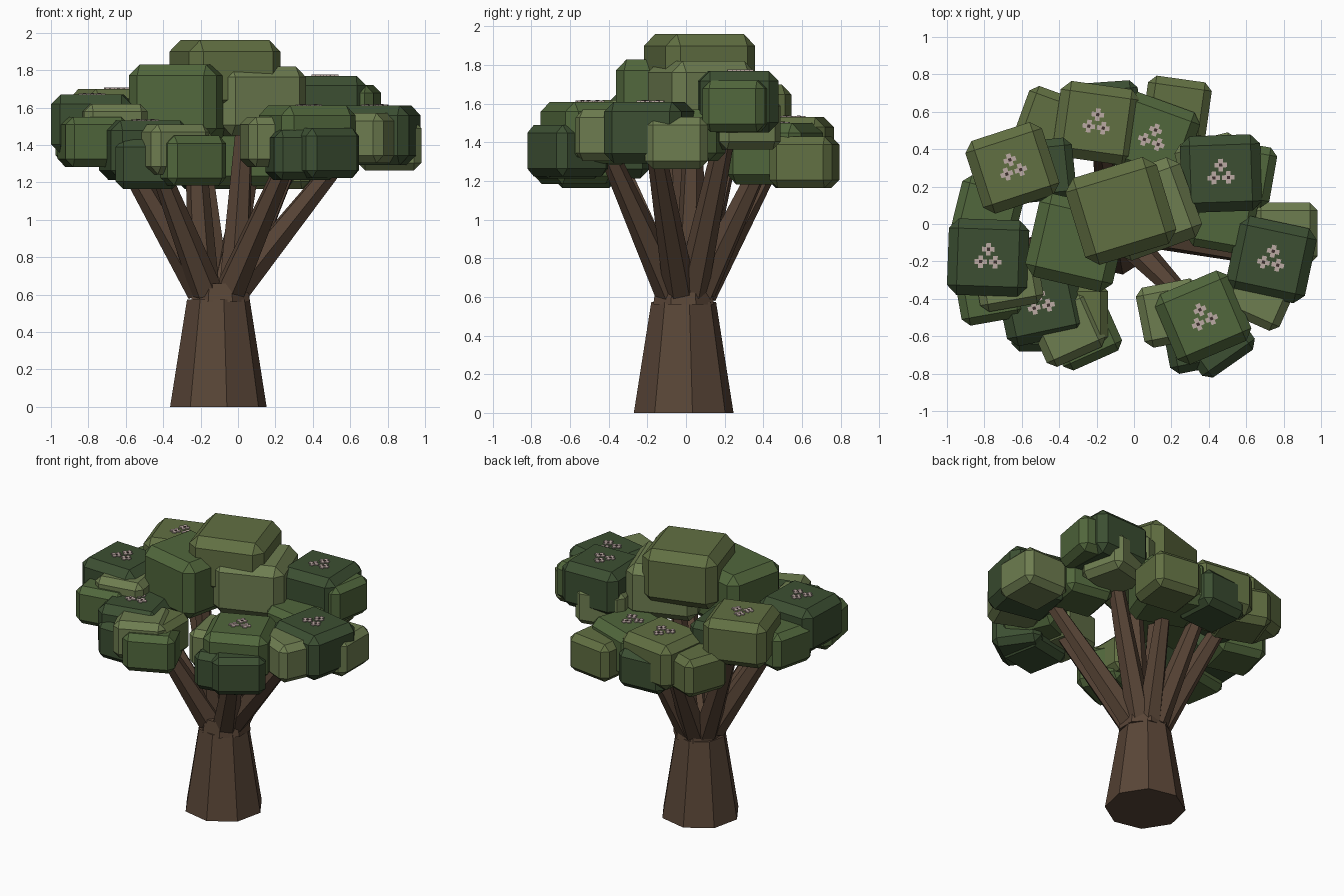
import bpy, bmesh, math
from mathutils import Vector, Matrix

if "Cube" in bpy.data.objects:
    bpy.data.objects.remove(bpy.data.objects["Cube"])


def material(name, rgb):
    m = bpy.data.materials.new(name)
    m.diffuse_color = (*rgb, 1)
    m.use_nodes = True
    m.node_tree.nodes["Principled BSDF"].inputs["Base Color"].default_value = m.diffuse_color
    return m


BARK = material("bark", (0.10, 0.06, 0.038))
PETAL = material("petal", (0.50, 0.40, 0.37))
HEART = material("flower_heart", (0.05, 0.03, 0.03))
LEAF = {
    "d": material("leaf_dark", (0.045, 0.078, 0.032)),
    "m": material("leaf_mid", (0.082, 0.135, 0.045)),
    "o": material("leaf_olive", (0.12, 0.16, 0.055)),
    "l": material("leaf_light", (0.155, 0.205, 0.08)),
}


def place(x, y, z, deg):
    return Matrix.Translation((x, y, z)) @ Matrix.Rotation(math.radians(deg), 4, 'Z')


def add_object(name, bm, mats):
    me = bpy.data.meshes.new(name)
    bm.to_mesh(me)
    bm.free()
    for m in mats:
        me.materials.append(m)
    ob = bpy.data.objects.new(name, me)
    bpy.context.collection.objects.link(ob)
    return ob


def limb(name, p0, p1, r0, r1, sides, turn):
    """Flat-faced tapered limb from p0 to p1."""
    p0, p1 = Vector(p0), Vector(p1)
    axis = p1 - p0
    mat = (Matrix.Translation((p0 + p1) / 2) @ axis.to_track_quat('Z', 'Y').to_matrix().to_4x4()
           @ Matrix.Rotation(math.radians(turn), 4, 'Z'))
    bm = bmesh.new()
    bmesh.ops.create_cone(bm, cap_ends=True, segments=sides, radius1=r0, radius2=r1,
                          depth=axis.length, matrix=mat)
    add_object(name, bm, [BARK])


def leaf_block(name, x, y, top, size, height, deg, shade):
    """Chamfered foliage block hanging down from its top height."""
    bm = bmesh.new()
    bmesh.ops.create_cube(bm, size=1, matrix=place(x, y, top - height / 2, deg)
                          @ Matrix.Diagonal((size, size * 0.95, height, 1)))
    bev = add_object(name, bm, [LEAF[shade]]).modifiers.new("chamfer", 'BEVEL')
    bev.width = 0.12 * size
    bev.segments = 1


def flower_trio(name, x, y, z, deg):
    """Three small four-petalled flowers lying on a block."""
    bm = bmesh.new()
    for k in range(3):
        a = math.radians(90 + 120 * k)
        spot = place(x, y, z - 0.006, deg) @ Matrix.Translation((0.045 * math.cos(a), 0.045 * math.sin(a), 0))
        for i in range(5):
            heart = i == 4
            r, b = (0 if heart else 0.021), i * math.pi / 2
            old = len(bm.faces)
            bmesh.ops.create_cube(bm, size=0.016 if heart else 0.025, matrix=spot @ Matrix.Translation(
                (r * math.cos(b), r * math.sin(b), 0.006 * heart)))
            bm.faces.ensure_lookup_table()
            for f in bm.faces[old:]:
                f.material_index = int(heart)
    add_object(name, bm, [PETAL, HEART])


def branch(name, x, y, z, turn):
    """Limb fanning out of the trunk top to a leaf cluster."""
    out = Vector((x, y, 0)) - FOOT
    start = FOOT + out.normalized() * min(0.09, out.length / 2) + Vector((0, 0, 0.62))
    limb(name, start, FOOT + out * 0.86 + Vector((0, 0, z)), 0.085, 0.046, 6, turn)


def cluster(name, x, y, top, deg, shades, sides, size=0.43):
    """Main block, side blocks at (angle, distance, drop), and a branch."""
    leaf_block(f"{name}_main", x, y, top, size, size * 0.74, deg, shades[0])
    for i, (ang, dist, drop) in enumerate(sides):
        a = math.radians(ang)
        leaf_block(f"{name}_side_{i + 1}", x + dist * math.cos(a), y + dist * math.sin(a),
                   top - drop, size * 0.8, size * 0.62,
                   deg + 12 * (-1) ** (i + (deg > 0)), shades[i + 1])
    branch(f"{name}_branch", x, y, top - 0.2, deg)


# Trunk: tall tapered base and short collar
FOOT = Vector((-0.105, -0.012, 0))
limb("trunk_base", FOOT, FOOT + Vector((0, 0, 0.575)), 0.262, 0.17, 8, 10)
limb("trunk_collar", FOOT + Vector((0.012, 0, 0.56)), FOOT + Vector((0.012, 0, 0.66)), 0.17, 0.155, 8, 22)

# Outer leaf clusters: centre x, y, top, turn, shades, side blocks
outer = {
    "back_left": (-0.20, 0.54, 1.53, -8, "odo", [(45, 0.08, 0.1), (180, 0.24, 0.06)]),
    "back": (0.10, 0.46, 1.50, -20, "mo", [(50, 0.2, 0.07)]),
    "left_back": (-0.65, 0.30, 1.70, 18, "od", [(-5, 0.16, 0.09)]),
    "right_back": (0.465, 0.27, 1.77, 2, "dmlm",
                   [(0, 0.11, 0.05), (150, 0.06, 0.14), (-88, 0.25, 0.2)]),
    "left": (-0.78, -0.18, 1.67, -2, "dlmm",
             [(-45, 0.15, 0.05), (90, 0.25, 0.1), (-88, 0.18, 0.12)]),
    "front_left": (-0.50, -0.42, 1.53, 12, "domdl",
                   [(-18, 0.2, 0.04), (-35, 0.28, 0.08), (-80, 0.1, 0.1), (-45, 0.2, 0.02)]),
    "front_right": (0.37, -0.50, 1.61, 23, "mldd",
                    [(172, 0.17, 0.06), (-60, 0.13, 0.12), (-105, 0.12, 0.13)]),
    "right": (0.735, -0.19, 1.61, -12, "dll", [(62, 0.16, 0.08), (-110, 0.19, 0.04)]),
}
for name, spec in outer.items():
    cluster(f"leaves_{name}", *spec)
    flower_trio(f"flowers_{name}", *spec[:4])

# Crown: three larger blocks carried by two central limbs
leaf_block("leaves_crown_top", -0.07, 0.07, 1.96, 0.51, 0.38, 17, "o")
leaf_block("leaves_crown_left", -0.31, -0.10, 1.83, 0.48, 0.40, -13, "m")
leaf_block("leaves_crown_right", 0.08, 0.08, 1.82, 0.48, 0.37, 20, "l")
branch("crown_branch_left", -0.26, -0.08, 1.55, 30)
branch("crown_branch_right", 0.06, 0.05, 1.55, 0)
